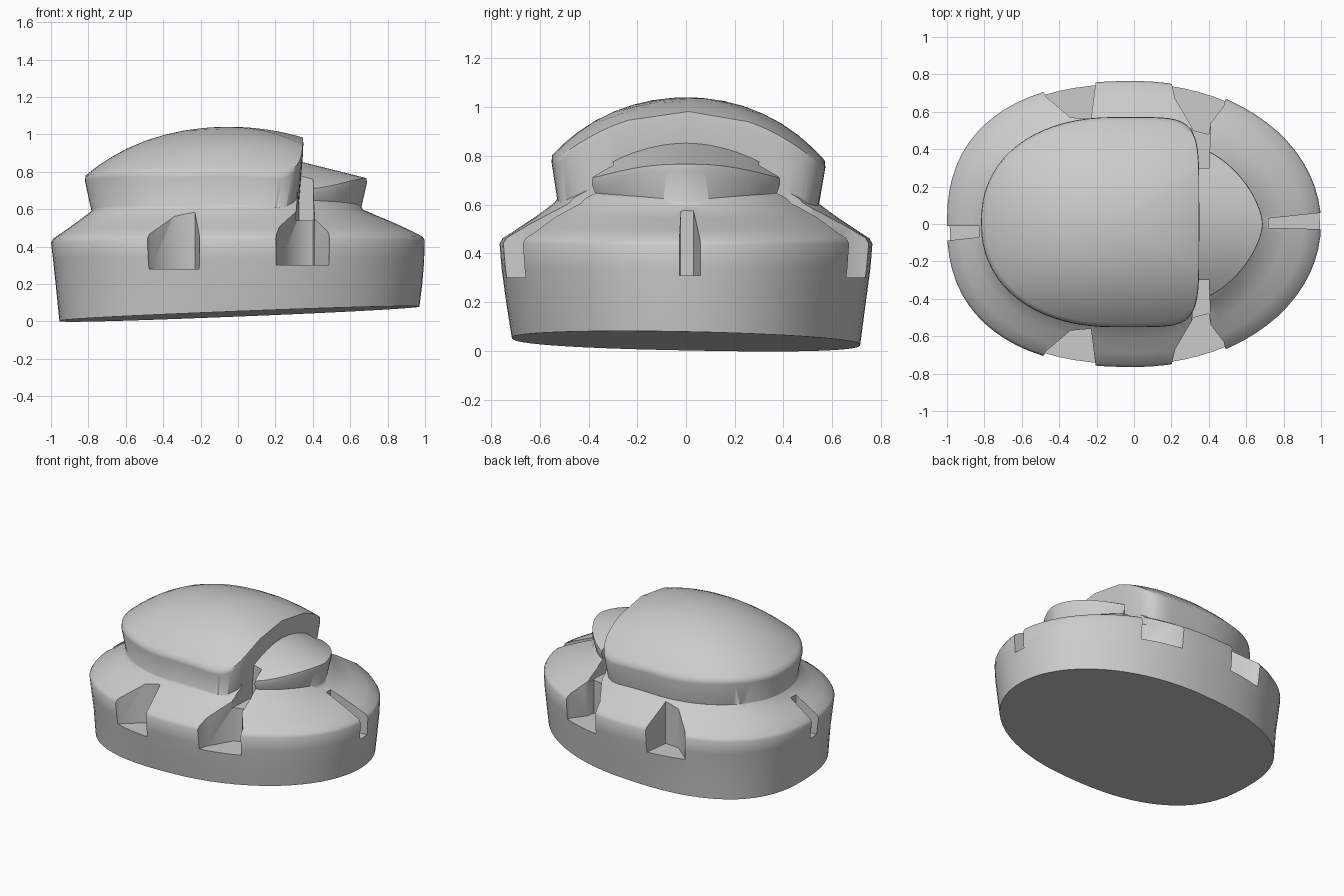
import bpy, bmesh, math

if "Cube" in bpy.data.objects:
    bpy.data.objects.remove(bpy.data.objects["Cube"])

N = 72


def outline(al, ar, b, nl, nr, cx=0.0, cy=0.0):
    """Oval plan with separate left/right reach and squareness."""
    pts = []
    for i in range(N):
        t = 2 * math.pi * i / N
        c, s = math.cos(t), math.sin(t)
        a, n = (ar, nr) if c >= 0 else (al, nl)
        x = a * math.copysign(abs(c) ** (2 / n), c)
        y = b * math.copysign(abs(s) ** (2 / n), s)
        pts.append((cx + x, cy + y))
    return pts


def loft(name, rings):
    """Skin a stack of closed rings and cap both ends."""
    bm = bmesh.new()
    loops = [[bm.verts.new(p) for p in r] for r in rings]
    for lo, hi in zip(loops, loops[1:]):
        n = len(lo)
        for i in range(n):
            j = (i + 1) % n
            bm.faces.new((lo[i], lo[j], hi[j], hi[i]))
    bm.faces.new(loops[0][::-1])
    bm.faces.new(loops[-1])
    bmesh.ops.recalc_face_normals(bm, faces=bm.faces)
    me = bpy.data.meshes.new(name)
    bm.to_mesh(me)
    bm.free()
    ob = bpy.data.objects.new(name, me)
    bpy.context.collection.objects.link(ob)
    return ob


def boolean(target, other, op):
    m = target.modifiers.new(op, 'BOOLEAN')
    m.operation, m.solver, m.object = op, 'EXACT', other
    bpy.context.view_layer.objects.active = target
    bpy.ops.object.modifier_apply(modifier=m.name)
    bpy.data.objects.remove(other, do_unlink=True)


def flat(pts, z):
    return [(x, y, z) for x, y in pts]


def dome(name, plan, cx, cy, low_z, low_s, height):
    """Domed lid flaring from a narrower foot up to a soft rim."""
    def scaled(s):
        return [(cx + (x - cx) * s, cy + (y - cy) * s) for x, y in plan]
    rings = [flat(scaled(low_s), low_z)]
    rings.append([(x, y, height(x, y) - .025) for x, y in scaled(.998)])
    for s in (.993, .96, .9, .8, .68, .54, .4, .26, .12, .03):
        rings.append([(x, y, height(x, y)) for x, y in scaled(s)])
    return loft(name, rings)


# Main body: leaning wall, shoulder and neck on a slightly tilted base
base = outline(.955, .97, .715, 2.5, 2.05)
rings = [[(x, y, .04 + .04 * x - .02 * y) for x, y in base]]
for al, ar, b, z in ((.975, .985, .738, .2), (.99, .997, .757, .34),
                     (1, 1, .765, .42), (.988, .988, .752, .442),
                     (.93, .91, .69, .482), (.86, .80, .615, .532),
                     (.785, .67, .54, .588), (.772, .65, .528, .625),
                     (.72, .58, .48, .66)):
    lift = .02 if z > .4 and z < .6 else 0
    rings.append([(x, y, z + lift * (abs(y) / b) ** 2 + lift * .6 * (x > 0) * x)
                  for x, y in outline(al, ar, b, 2.4, 2.02)])
body = loft("rounded_body", rings)


def large_height(x, y):
    u = x + .05
    return 1.04 - .34 * u * u - .18 * u ** 4 - .6 * y * y - .6 * y ** 4


# Large domed lid with a flat end, and the smaller pointed lid beside it
large = dome("large_lid", outline(.72, .45, .563, 2.2, 6, -.1, .01), -.1, .01,
             .56, .94, large_height)
small = dome("small_lid", outline(.2, .39, .42, 2, 1.6, .3), .3, 0,
             .57, .9, lambda x, y: .85 - .25 * (x - .35) - .85 * y * y)
boolean(body, small, 'UNION')

# Notches separating the shoulder lobes: plan shape, floor, top
notches = [
    ([(.72, -.02), (1.1, -.03), (1.1, .07), (.72, .03)], .31, .7),
    ([(-1.1, -.10), (-.83, -.07), (-.83, -.01), (-1.1, -.01)], .30, .7),
]
for s in (-1, 1):
    notches += [
        ([(-.54, .80 * s), (-.47, .68 * s), (-.34, .57 * s),
          (-.23, .56 * s), (-.20, .80 * s)], .28, .7),
        ([(.19, .80 * s), (.22, .67 * s), (.32, .50 * s), (.40, .48 * s),
          (.41, .54 * s), (.48, .63 * s), (.52, .80 * s)], .30, .9),
        ([(.31, .52 * s), (.325, .30 * s), (.40, .30 * s), (.41, .52 * s)],
         .54, .95),
    ]
for plan, z0, z1 in notches:
    cutter = loft("notch_cutter", [flat(plan, z0), flat(plan, z1)])
    boolean(body, cutter, 'DIFFERENCE')
boolean(body, large, 'UNION')

# Smooth shading with crisp notch edges
bpy.ops.object.select_all(action='DESELECT')
body.select_set(True)
bpy.context.view_layer.objects.active = body
bpy.ops.object.shade_smooth_by_angle(angle=math.radians(50))
